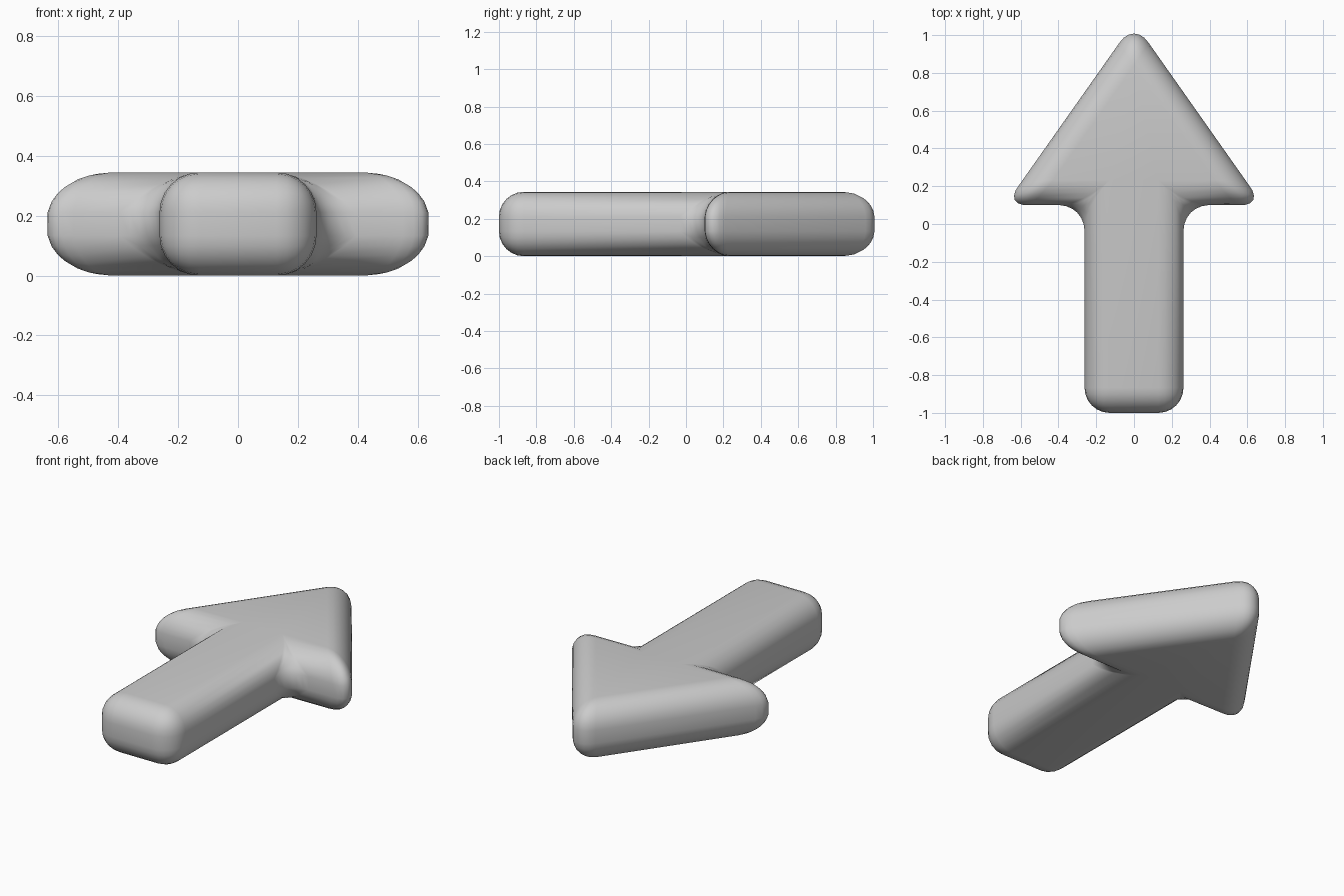
import bpy
import bmesh

cube = bpy.data.objects.get("Cube")
if cube:
    bpy.data.objects.remove(cube, do_unlink=True)

THICKNESS = 0.344
ROUNDING = 0.133

# Plain grey material
grey = bpy.data.materials.new("plain_grey")
grey.use_nodes = True
colour = (0.6, 0.6, 0.6, 1)
grey.diffuse_color = colour
grey.node_tree.nodes["Principled BSDF"].inputs["Base Color"].default_value = colour

# Arrow outline: right half, mirrored to close the loop
half = [(0.262, -1), (0.262, 0.1), (0.683, 0.1)]
outline = half + [(0, 1.069)] + [(-x, y) for x, y in reversed(half)]

# Extrude the outline into a slab
bm = bmesh.new()
base = bm.faces.new([bm.verts.new((x, y, 0)) for x, y in outline])
top = bmesh.ops.extrude_face_region(bm, geom=[base])["geom"]
bmesh.ops.translate(bm, vec=(0, 0, THICKNESS),
                    verts=[v for v in top if isinstance(v, bmesh.types.BMVert)])
bmesh.ops.recalc_face_normals(bm, faces=bm.faces)
mesh = bpy.data.meshes.new("arrow")
bm.to_mesh(mesh)
bm.free()

arrow = bpy.data.objects.new("arrow", mesh)
bpy.context.collection.objects.link(arrow)
mesh.materials.append(grey)

# Round every edge, including the inner corners behind the head
bevel = arrow.modifiers.new("rounded_edges", "BEVEL")
bevel.width = ROUNDING
bevel.segments = 6
bevel.limit_method = "NONE"
bevel.use_clamp_overlap = False

bpy.ops.object.select_all(action="DESELECT")
arrow.select_set(True)
bpy.context.view_layer.objects.active = arrow
bpy.ops.object.modifier_apply(modifier=bevel.name)
bpy.ops.object.shade_smooth()
